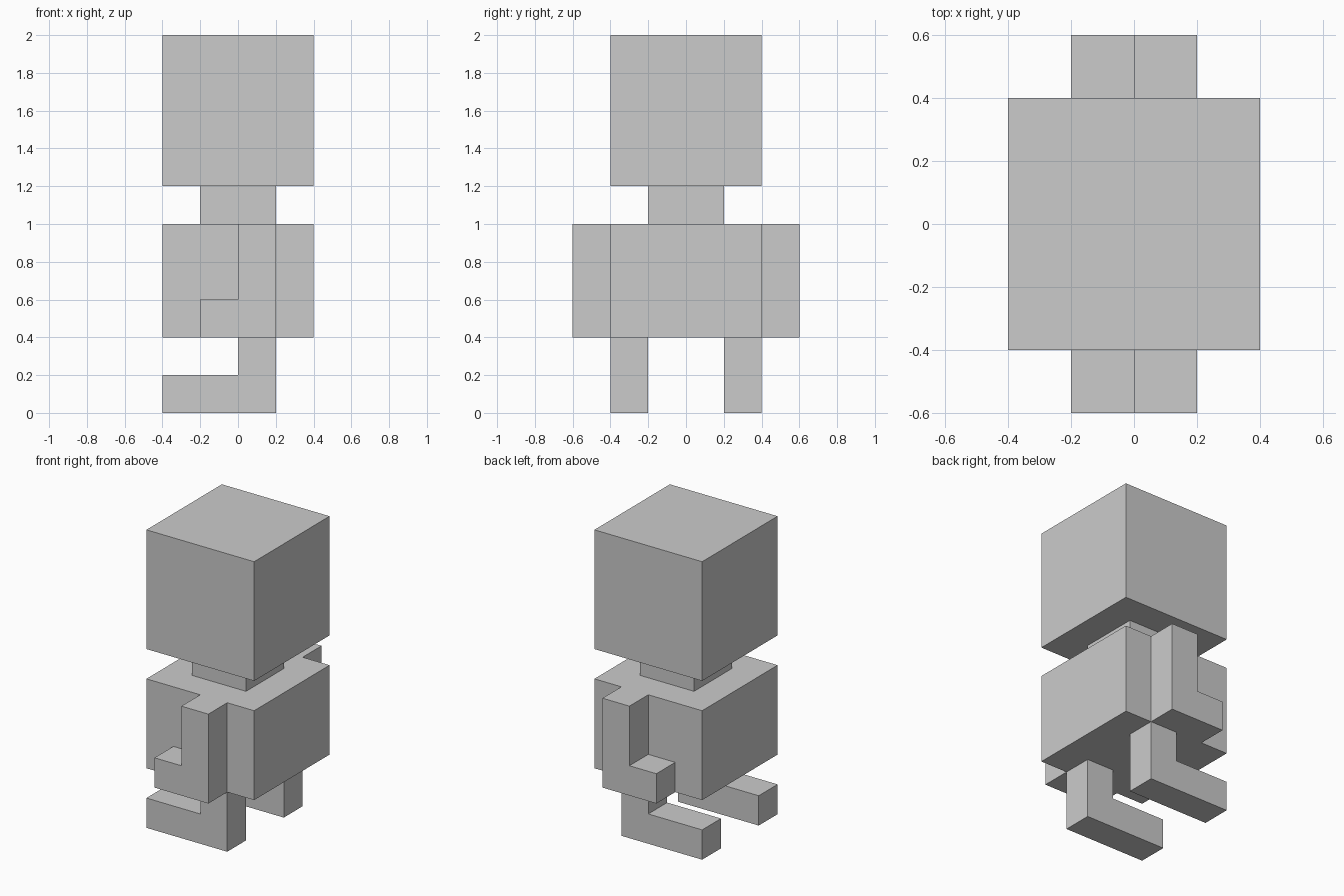
import bpy
import bmesh

if "Cube" in bpy.data.objects:
    bpy.data.objects.remove(bpy.data.objects["Cube"], do_unlink=True)

grey = bpy.data.materials.new("plain_grey")
grey.use_nodes = True
colour = (0.6, 0.6, 0.6, 1)
grey.diffuse_color = colour
grey.node_tree.nodes["Principled BSDF"].inputs["Base Color"].default_value = colour


def extrude_profile(name, profile, y0, y1):
    """Closed flat-faced solid: an (x, z) outline extruded along y."""
    bm = bmesh.new()
    face = bm.faces.new([bm.verts.new((x, y0, z)) for x, z in profile])
    moved = bmesh.ops.extrude_face_region(bm, geom=[face], use_keep_orig=True)["geom"]
    verts = [v for v in moved if isinstance(v, bmesh.types.BMVert)]
    bmesh.ops.translate(bm, verts=verts, vec=(0, y1 - y0, 0))
    bmesh.ops.recalc_face_normals(bm, faces=bm.faces[:])
    mesh = bpy.data.meshes.new(name)
    bm.to_mesh(mesh)
    bm.free()
    mesh.materials.append(grey)
    obj = bpy.data.objects.new(name, mesh)
    bpy.context.collection.objects.link(obj)
    return obj


def block(name, half, z0, z1):
    """Square block centred on the vertical axis."""
    outline = [(-half, z0), (half, z0), (half, z1), (-half, z1)]
    return extrude_profile(name, outline, -half, half)


def bent_limb(name, tip, z0, z1, y0, y1):
    """Upright limb with a hand or foot reaching towards -x."""
    outline = [(tip, z0), (0.2, z0), (0.2, z1), (0, z1), (0, z0 + 0.2), (tip, z0 + 0.2)]
    return extrude_profile(name, outline, y0, y1)


# Head, neck and torso
block("head", 0.4, 1.2, 2.0)
block("neck", 0.2, 1.0, 1.2)
block("torso", 0.4, 0.4, 1.0)

# Paired arms and legs
for side, s in (("front", -1), ("back", 1)):
    bent_limb(side + "_arm", -0.2, 0.4, 1.0, s * 0.4, s * 0.6)
    bent_limb(side + "_leg", -0.4, 0.0, 0.4, s * 0.2, s * 0.4)
